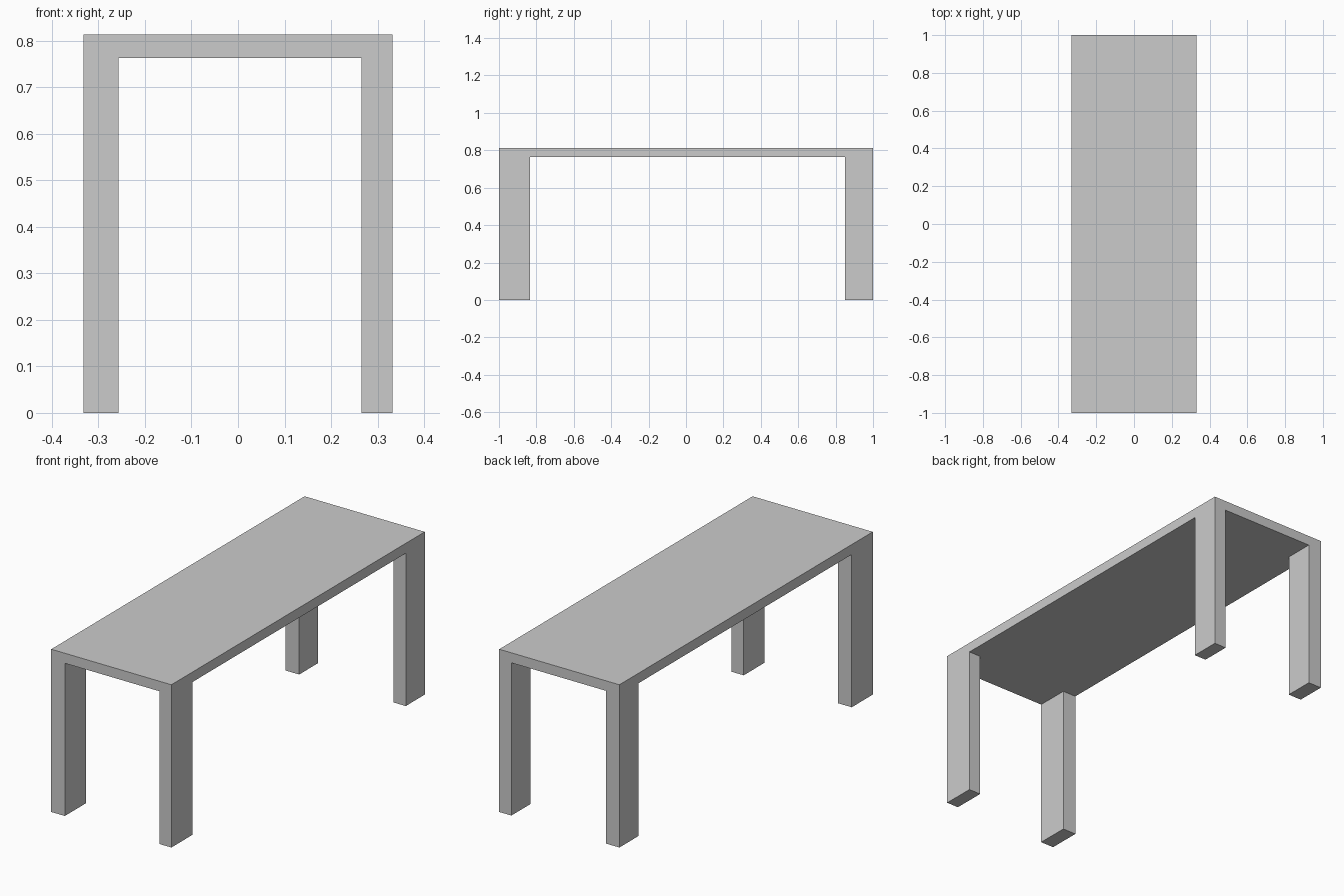
import bpy

if "Cube" in bpy.data.objects:
    bpy.data.objects.remove(bpy.data.objects["Cube"])

HALF_X, HALF_Y = 0.332, 1.0
UNDERSIDE, TOP = 0.763, 0.813


def box(name, x0, x1, y0, y1, z0, z1):
    bpy.ops.mesh.primitive_cube_add(size=1)
    ob = bpy.context.object
    ob.name = name
    ob.location = ((x0 + x1) / 2, (y0 + y1) / 2, (z0 + z1) / 2)
    ob.scale = (x1 - x0, y1 - y0, z1 - z0)
    bpy.ops.object.transform_apply(location=True, rotation=False, scale=True)
    return ob


# Table top slab
box("table_top", -HALF_X, HALF_X, -HALF_Y, HALF_Y, UNDERSIDE, TOP)

# Four corner legs, flush with the top; left and front legs are slightly thicker
columns = {"left": (-HALF_X, -0.257), "right": (0.265, HALF_X)}
rows = {"front": (-HALF_Y, -0.834), "back": (0.85, HALF_Y)}
for row, (y0, y1) in rows.items():
    for side, (x0, x1) in columns.items():
        box(f"{row}_{side}_leg", x0, x1, y0, y1, 0, UNDERSIDE)
